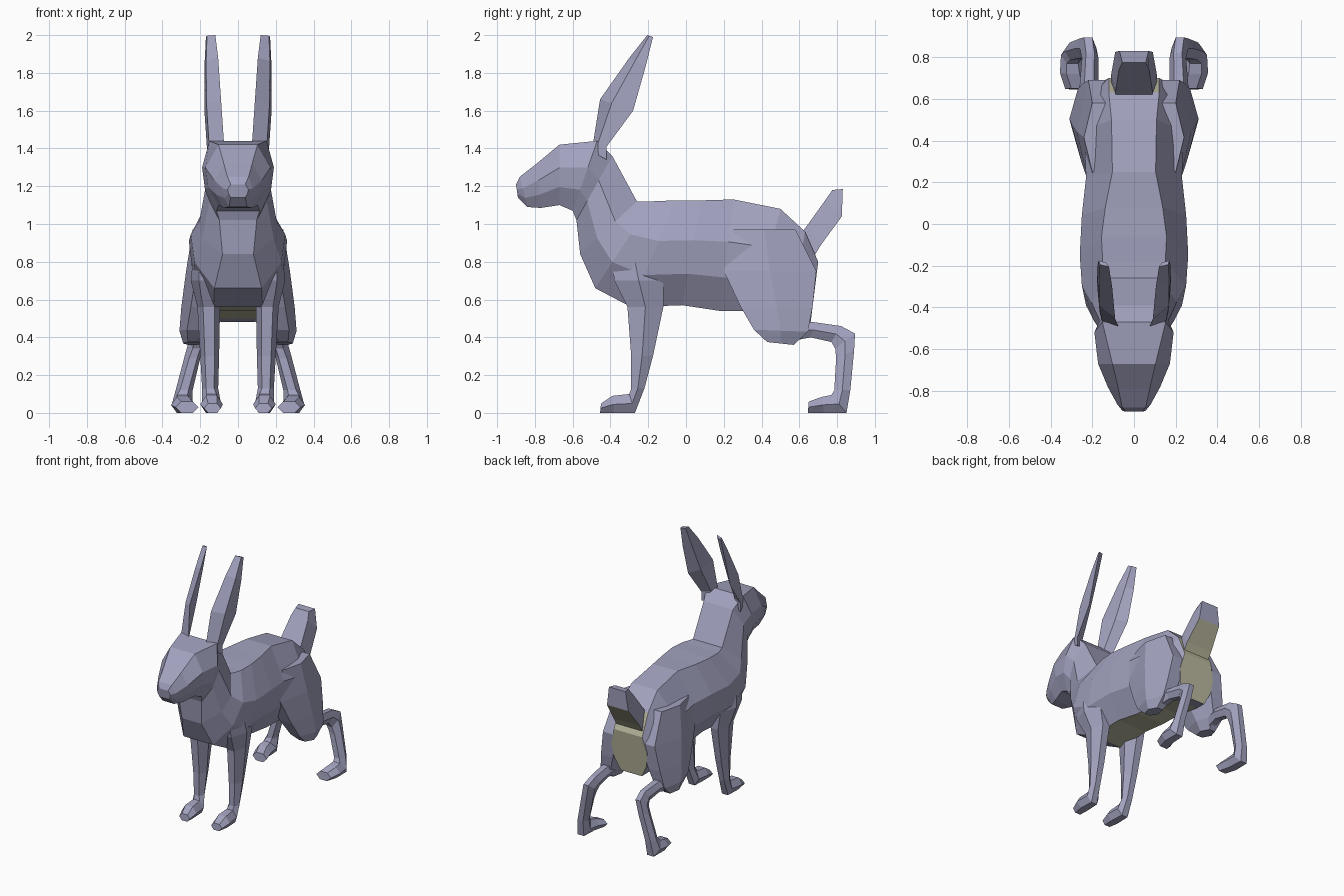
import bpy
import bmesh


def material(name, rgb):
    m = bpy.data.materials.new(name)
    m.diffuse_color = (*rgb, 1)
    return m


FUR = material("grey_fur", (0.36, 0.36, 0.52))
CREAM = material("cream_fur", (0.50, 0.49, 0.35))

# Cross-sections as (u, t): u runs from side to side, t from the first edge to the second
HEX = [(-.5, 0), (.5, 0), (1, .5), (.5, 1), (-.5, 1), (-1, .5)]
BLADE = [(-1, 0), (.75, .35), (1, 1), (-.45, .65)]


def trunk_section(top, low):
    right = [(top, 0), (1, .38), (.92, .7), (low, 1)]
    return right + [(-u, t) for u, t in reversed(right)]


def loft(name, rings, side=1, cream=None):
    """Each ring is (first edge yz, second edge yz, x range, section)."""
    bm = bmesh.new()
    loops = []
    for (y0, z0), (y1, z1), (x0, x1), section in rings:
        loops.append([bm.verts.new((
            side * ((x0 + x1) / 2 + u * (x1 - x0) / 2),
            y0 + t * (y1 - y0), z0 + t * (z1 - z0))) for u, t in section])
    n = len(loops[0])
    for a, b in zip(loops, loops[1:]):
        for i in range(n):
            j = (i + 1) % n
            bm.faces.new((a[i], a[j], b[j], b[i]))
    bm.faces.new(loops[0])
    bm.faces.new(loops[-1])
    bmesh.ops.recalc_face_normals(bm, faces=bm.faces)
    for f in bm.faces:
        if cream and cream(f.calc_center_median(), f.normal):
            f.material_index = 1
    me = bpy.data.meshes.new(name)
    bm.to_mesh(me)
    bm.free()
    me.materials.append(FUR)
    me.materials.append(CREAM)
    ob = bpy.data.objects.new(name, me)
    bpy.context.collection.objects.link(ob)


# Head, neck and trunk: top point, bottom point, half width, top and bottom ratios
trunk = [
    ((-.90, 1.21), (-.89, 1.14), .055, .7, .7),
    ((-.88, 1.25), (-.84, 1.09), .08, .7, .6),
    ((-.79, 1.32), (-.77, 1.085), .125, .6, .6),
    ((-.67, 1.42), (-.67, 1.10), .172, .6, .6),
    ((-.47, 1.44), (-.60, 1.07), .19, .8, .6),
    ((-.39, 1.36), (-.58, 1.02), .165, .75, .6),
    ((-.26, 1.12), (-.56, .84), .205, .6, .4),
    ((-.18, 1.12), (-.48, .66), .25, .6, .5),
    ((-.06, 1.125), (-.29, .56), .26, .6, .5),
    ((.08, 1.125), (-.02, .57), .25, .55, .5),
    ((.25, 1.13), (.18, .54), .23, .45, .5),
    ((.50, 1.08), (.36, .54), .24, .45, .5),
    ((.63, .96), (.56, .50), .22, .55, .5),
    ((.70, .80), (.66, .48), .15, .8, .6),
]


def belly_or_rump(c, n):
    belly = n.z < -.75 and -.2 < c.y < .6
    return belly or (c.y > .6 and n.y > .8 and abs(c.x) < .08)


loft("body", [(a, b, (-w, w), trunk_section(r, s)) for a, b, w, r, s in trunk],
     cream=belly_or_rump)

# Tail, cream on the underside of its root
loft("tail", [(a, b, (-w, w), [(-.8, 0), (.8, 0), (1, 1), (-1, 1)]) for a, b, w in [
    ((.60, .94), (.66, .80), .11),
    ((.64, .99), (.715, .89), .11),
    ((.74, 1.13), (.825, 1.04), .09),
    ((.775, 1.18), (.83, 1.185), .07)]],
    cream=lambda c, n: c.z < .98 and n.z < -.2 and n.y > 0)

ear = [
    ((-.49, 1.38), (-.42, 1.34), (.08, .165)),
    ((-.49, 1.44), (-.42, 1.41), (.075, .165)),
    ((-.455, 1.66), (-.28, 1.60), (.09, .178)),
    ((-.30, 1.88), (-.215, 1.83), (.105, .178)),
    ((-.205, 2.0), (-.175, 1.99), (.12, .17)),
]
front_leg = [
    ((-.18, .90), (-.40, .90), (.10, .23)),
    ((-.12, .70), (-.38, .70), (.08, .25)),
    ((-.12, .56), (-.31, .56), (.095, .215)),
    ((-.175, .30), (-.29, .30), (.10, .20)),
    ((-.22, .13), (-.29, .13), (.105, .19)),
    ((-.27, 0), (-.30, .10), (.09, .19)),
    ((-.38, 0), (-.39, .09), (.08, .20)),
    ((-.455, 0), (-.45, .05), (.09, .18)),
]
thigh = [
    ((.58, .97), (.25, .97), (.08, .24)),
    ((.69, .75), (.20, .75), (.05, .275)),
    ((.67, .56), (.29, .56), (.10, .30)),
    ((.645, .43), (.36, .44), (.15, .31)),
    ((.57, .36), (.43, .375), (.19, .29)),
]
hind_leg = [
    ((.56, .48), (.56, .38), (.18, .28)),
    ((.68, .48), (.66, .40), (.17, .26)),
    ((.82, .46), (.77, .375), (.17, .25)),
    ((.895, .42), (.79, .34), (.18, .26)),
    ((.89, .33), (.795, .29), (.195, .28)),
    ((.87, .12), (.785, .12), (.24, .33)),
    ((.85, 0), (.77, .095), (.24, .35)),
    ((.73, 0), (.72, .085), (.23, .355)),
    ((.645, 0), (.65, .06), (.21, .33)),
]

# Paired parts on both sides
parts = {"ear": (ear, BLADE), "front_leg": (front_leg, HEX),
         "thigh": (thigh, HEX), "hind_leg": (hind_leg, HEX)}
for side, tag in ((1, "right"), (-1, "left")):
    for name, (rings, section) in parts.items():
        loft(f"{name}_{tag}", [(a, b, x, section) for a, b, x in rings], side)
